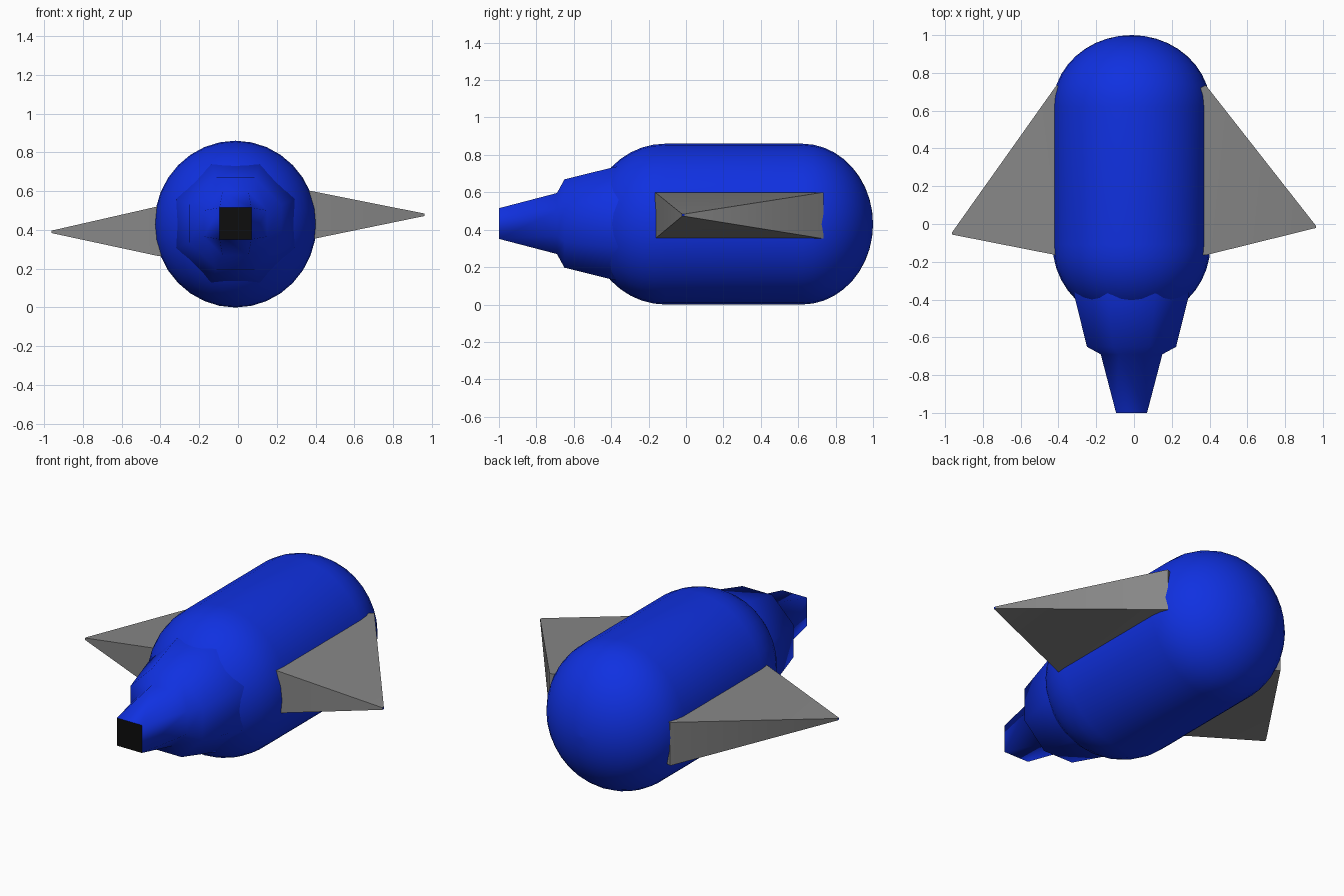
import bpy, bmesh, math

if "Cube" in bpy.data.objects:
    bpy.data.objects.remove(bpy.data.objects["Cube"])

CX, CZ = -0.013, 0.43   # body axis


def material(name, rgb):
    m = bpy.data.materials.new(name)
    m.diffuse_color = (*rgb, 1)
    m.use_nodes = True
    m.node_tree.nodes["Principled BSDF"].inputs["Base Color"].default_value = m.diffuse_color
    return m


blue = material("blue", (0.005, 0.03, 0.75))
grey = material("grey", (0.24, 0.24, 0.24))
black = material("black", (0.004, 0.004, 0.004))


def loft(name, rings, mats, angle, end_mat=0):
    """Skin a list of equal-length point rings and cap both ends."""
    bm = bmesh.new()
    vs = [[bm.verts.new(p) for p in r] for r in rings]
    n = len(rings[0])
    for a, b in zip(vs, vs[1:]):
        for i in range(n):
            bm.faces.new((a[i], a[(i + 1) % n], b[(i + 1) % n], b[i]))
    bm.faces.new(vs[0]).material_index = end_mat
    bm.faces.new(vs[-1])
    bmesh.ops.remove_doubles(bm, verts=bm.verts, dist=0.0005)
    bmesh.ops.recalc_face_normals(bm, faces=bm.faces)
    me = bpy.data.meshes.new(name)
    bm.to_mesh(me)
    bm.free()
    for m in mats:
        me.materials.append(m)
    ob = bpy.data.objects.new(name, me)
    bpy.context.collection.objects.link(ob)
    bpy.ops.object.select_all(action='DESELECT')
    ob.select_set(True)
    bpy.context.view_layer.objects.active = ob
    bpy.ops.object.shade_smooth_by_angle(angle=math.radians(angle))
    return ob


# rounded capsule body along y
def body_ring(y, r, n=32):
    return [(CX + 0.418 * r * math.cos(2 * math.pi * i / n), y,
             CZ + 0.43 * r * math.sin(2 * math.pi * i / n)) for i in range(n)]


steps = 10
rings = []
for k in range(steps + 1):
    t = math.pi / 2 * k / steps
    rings.append(body_ring(-0.11 - 0.41 * math.cos(t), max(math.sin(t), 0.004)))
for k in range(steps + 1):
    t = math.pi / 2 * k / steps
    rings.append(body_ring(0.62 + 0.38 * math.sin(t), max(math.cos(t), 0.004)))
loft("body", rings, [blue], 60)


# eight-sided stepped nose that narrows to a square black end
def octagon(y, half):
    r = half / math.cos(math.pi / 8)
    return [(CX + r * math.cos(math.pi / 8 + k * math.pi / 4), y,
             CZ + 0.003 + r * math.sin(math.pi / 8 + k * math.pi / 4)) for k in range(8)]


tip = [(CX + math.copysign(0.082, x - CX), -1.0, CZ + 0.003 + math.copysign(0.082, z - CZ))
       for x, y, z in octagon(-1, 0.1)]
loft("nose", [tip, octagon(-0.69, 0.163), octagon(-0.65, 0.236),
              octagon(-0.38, 0.303), octagon(-0.25, 0.32)], [blue, black], 50, end_mat=1)


# pointed wings: rectangular root drawn to a tiny blue tip
def wing(name, root_x, z0, z1, tip_pos):
    def rect(x, y0, y1, a, b):
        return [(x, y0, a), (x, y1, a), (x, y1, b), (x, y0, b)]
    tx, ty, tz = tip_pos
    e = 0.006
    inner = root_x * 0.8
    return loft(name, [rect(tx, ty - e, ty + e, tz - e, tz + e),
                       rect(root_x, -0.165, 0.735, z0, z1),
                       rect(inner, -0.165, 0.70, z0, z1)], [grey, blue], 60, end_mat=1)


wing("right_wing", 0.38, 0.352, 0.6, (0.963, -0.015, 0.478))
wing("left_wing", -0.41, 0.265, 0.522, (-0.963, -0.05, 0.39))
